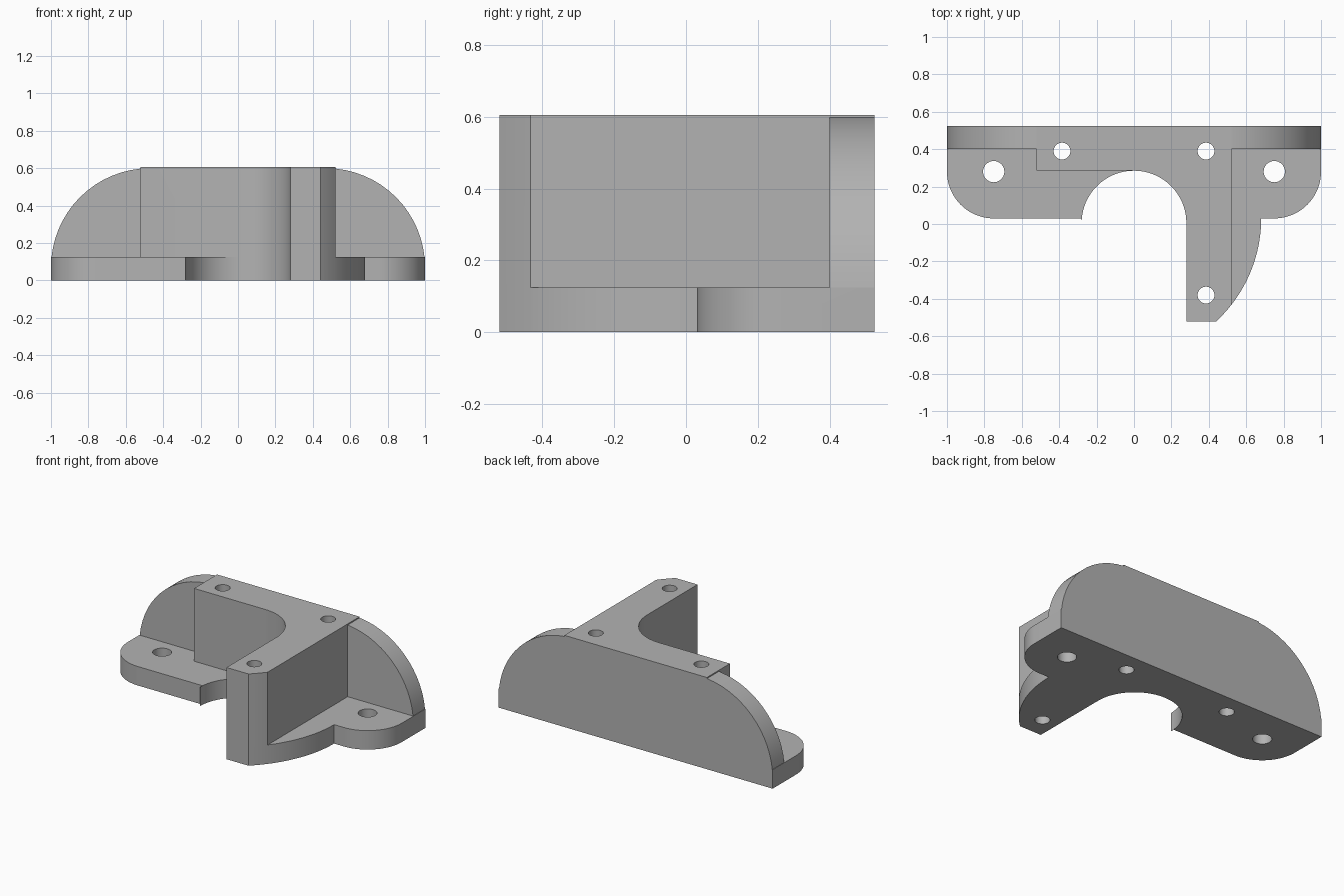
import bpy, bmesh
from math import sin, cos, radians, atan2, degrees

cube = bpy.data.objects.get("Cube")
if cube:
    bpy.data.objects.remove(cube, do_unlink=True)

grey = bpy.data.materials.new("plain grey")
grey.use_nodes = True
colour = (0.45, 0.45, 0.45, 1)
grey.diffuse_color = colour
grey.node_tree.nodes["Principled BSDF"].inputs["Base Color"].default_value = colour

HEIGHT, PLATE, BACK = 0.605, 0.125, 0.525


def arc(cx, cy, r, start, end, steps=20):
    angles = [radians(start + (end - start) * i / steps) for i in range(steps + 1)]
    return [(cx + r * cos(a), cy + r * sin(a)) for a in angles]


def extrude(name, points, low, high, upright=False):
    """Extrude a flat outline along z, or along y when upright."""
    bm = bmesh.new()
    place = (lambda p: (p[0], low, p[1])) if upright else (lambda p: (p[0], p[1], low))
    face = bm.faces.new([bm.verts.new(place(p)) for p in points])
    depth = high - low
    out = bmesh.ops.extrude_face_region(bm, geom=[face])
    moved = [v for v in out["geom"] if isinstance(v, bmesh.types.BMVert)]
    bmesh.ops.translate(bm, verts=moved, vec=(0, depth, 0) if upright else (0, 0, depth))
    bmesh.ops.recalc_face_normals(bm, faces=bm.faces)
    mesh = bpy.data.meshes.new(name)
    bm.to_mesh(mesh)
    bm.free()
    mesh.materials.append(grey)
    ob = bpy.data.objects.new(name, mesh)
    bpy.context.collection.objects.link(ob)
    return ob


def combine(target, other, operation):
    """Apply a boolean and discard the helper."""
    mod = target.modifiers.new(operation.lower(), "BOOLEAN")
    mod.operation, mod.solver, mod.object = operation, "EXACT", other
    bpy.context.view_layer.objects.active = target
    bpy.ops.object.modifier_apply(modifier=mod.name)
    bpy.data.objects.remove(other, do_unlink=True)


# Shared curves: round opening and bowed outer side of the leg
front = 0.03
opening = arc(0, 0.005, 0.28, 180, 0, 40)
bow_x, bow_r = -0.07, 0.75
tip = degrees(atan2(-0.55, 0.51))
step_in = degrees(atan2(-0.463, 0.59))

# Base plate with rounded front corners
plate_outline = ([(-1, BACK)] + arc(-0.75, 0.28, 0.25, 180, 270)
                 + [(-0.28, front)] + opening + [(0.28, -0.52)]
                 + arc(bow_x, front, bow_r, tip, 0)
                 + arc(0.75, 0.28, 0.25, 270, 360) + [(1, BACK)])
bracket = extrude("mounting_bracket", plate_outline, 0, PLATE)

# Raised block with its forward leg
block_outline = ([(-0.52, BACK), (-0.52, 0.285)] + opening[20:] + [(0.28, -0.52)]
                 + arc(bow_x, front, bow_r, tip, step_in, 6) + [(0.52, BACK)])
combine(bracket, extrude("raised_block", block_outline, 0, HEIGHT), "UNION")

# Back wall with rounded shoulders
wall_r = 0.53
wall_outline = ([(-1, 0), (1, 0)]
                + arc(1 - wall_r, 0.6 - wall_r, wall_r, 0, 90, 16)
                + arc(wall_r - 1, 0.6 - wall_r, wall_r, 90, 180, 16))
combine(bracket, extrude("back_wall", wall_outline, 0.4, BACK, True), "UNION")

# Bolt holes
holes = [(-0.385, 0.39, 0.045), (0.385, 0.39, 0.045), (0.385, -0.38, 0.045),
         (-0.75, 0.28, 0.057), (0.75, 0.28, 0.057)]
for x, y, r in holes:
    cutter = extrude("hole_cutter", arc(x, y, r, 0, 360, 32)[:-1], -0.1, 0.8)
    cutter.hide_render = True
    combine(bracket, cutter, "DIFFERENCE")

# Smooth curved sides, crisp edges
bpy.ops.object.select_all(action="DESELECT")
bracket.select_set(True)
bpy.context.view_layer.objects.active = bracket
bpy.ops.object.shade_smooth_by_angle(angle=radians(30))
